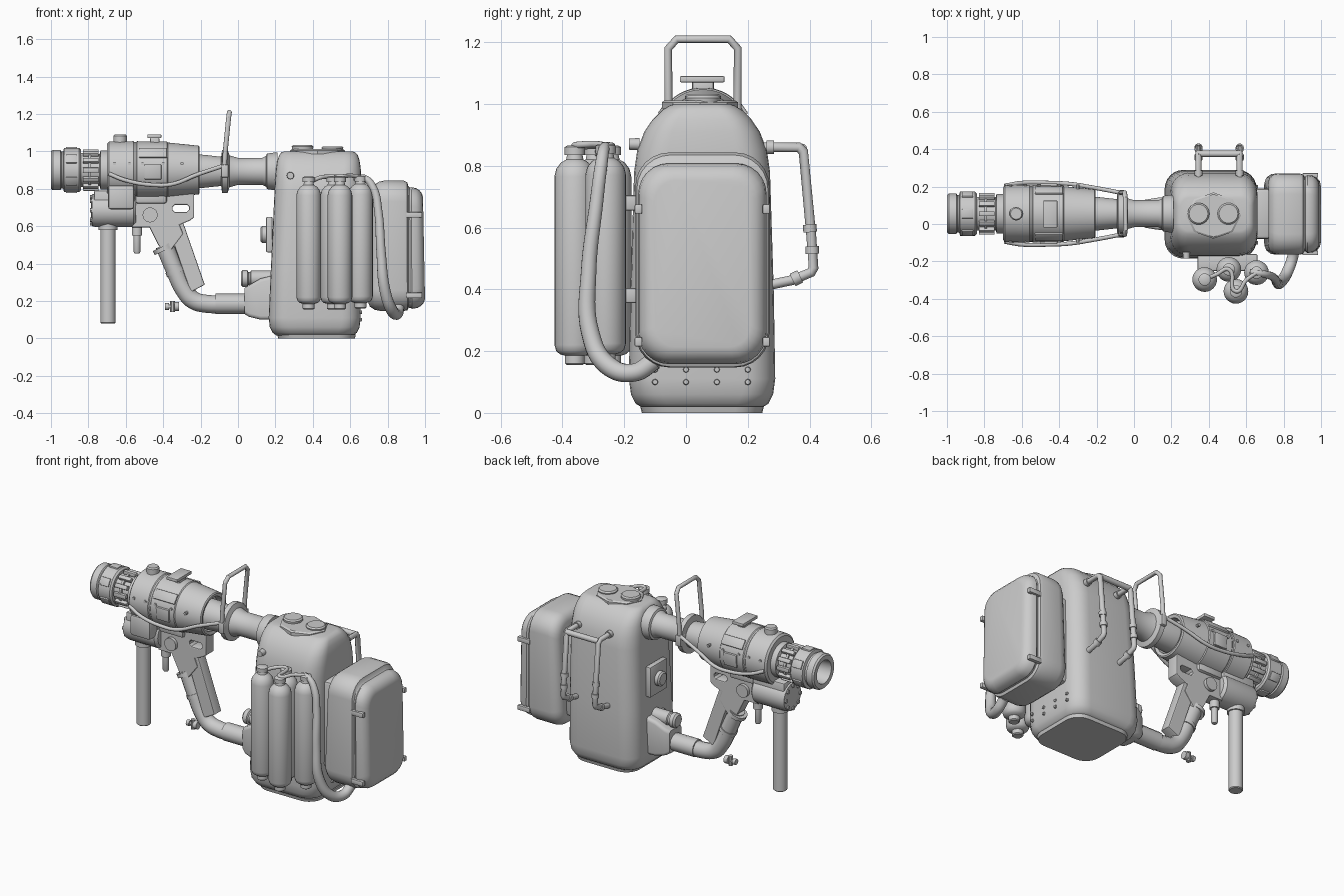
import bpy, bmesh, math
from mathutils import Vector, Matrix

CY, CZ = 0.055, 0.9          # barrel axis


def finish(name, bm):
    bmesh.ops.recalc_face_normals(bm, faces=bm.faces)
    me = bpy.data.meshes.new(name)
    bm.to_mesh(me)
    bm.free()
    ob = bpy.data.objects.new(name, me)
    bpy.context.collection.objects.link(ob)
    return ob


def skin(name, rings):
    bm = bmesh.new()
    vs = [[bm.verts.new(p) for p in ring] for ring in rings]
    n = len(vs[0])
    for a, b in zip(vs, vs[1:]):
        for i in range(n):
            bm.faces.new((a[i], a[(i + 1) % n], b[(i + 1) % n], b[i]))
    bm.faces.new(vs[0])
    bm.faces.new(vs[-1])
    return finish(name, bm)


def lathe(name, profile, center=(0, 0, 0), axis='X', seg=32):
    """Turn (distance along axis, radius) pairs around an axis."""
    rings = []
    for t, r in profile:
        ring = []
        for i in range(seg):
            a = 2 * math.pi * i / seg
            u, v = r * math.cos(a), r * math.sin(a)
            p = {'X': (t, u, v), 'Y': (u, t, v), 'Z': (u, v, t)}[axis]
            ring.append(Vector(p) + Vector(center))
        rings.append(ring)
    return skin(name, rings)


def loft(name, sections, axis='Z', k=7):
    """Rounded rectangles (t, cu, cv, half_u, half_v, radius) skinned along an axis."""
    rings = []
    for t, cu, cv, hu, hv, r in sections:
        ring = []
        for q, (su, sv) in enumerate(((1, 1), (-1, 1), (-1, -1), (1, -1))):
            for j in range(k):
                a = (q + j / (k - 1)) * math.pi / 2
                u = cu + su * (hu - r) + r * math.cos(a)
                v = cv + sv * (hv - r) + r * math.sin(a)
                ring.append((u, v, t) if axis == 'Z' else (t, u, v))
        rings.append(ring)
    return skin(name, rings)


def box(name, lo, hi, bevel=0.008, rot=None):
    lo, hi = Vector(lo), Vector(hi)
    bm = bmesh.new()
    bmesh.ops.create_cube(bm, size=1, matrix=Matrix.Diagonal((*(hi - lo), 1)))
    ob = finish(name, bm)
    ob.location = (lo + hi) / 2
    if rot:
        ob.rotation_euler = rot
    m = ob.modifiers.new("bevel", 'BEVEL')
    m.width, m.segments = bevel, 2
    return ob


def tube(name, pts, r, smooth=True, radii=None):
    cu = bpy.data.curves.new(name, 'CURVE')
    cu.dimensions = '3D'
    cu.bevel_depth, cu.bevel_resolution, cu.use_fill_caps = r, 4, True
    cu.resolution_u = 8
    sp = cu.splines.new('BEZIER')
    sp.bezier_points.add(len(pts) - 1)
    for i, (bp, p) in enumerate(zip(sp.bezier_points, pts)):
        bp.co = p
        bp.handle_left_type = bp.handle_right_type = 'AUTO' if smooth else 'VECTOR'
        bp.radius = radii[i] if radii else 1
    ob = bpy.data.objects.new(name, cu)
    bpy.context.collection.objects.link(ob)
    return ob


def plate(name, outlines, half, y=CY):
    """Flat x-z outline (extra outlines are holes) thickened along y."""
    cu = bpy.data.curves.new(name, 'CURVE')
    cu.dimensions, cu.fill_mode, cu.extrude = '2D', 'BOTH', half - 0.006
    cu.bevel_depth, cu.bevel_resolution = 0.006, 1
    for o in outlines:
        sp = cu.splines.new('POLY')
        sp.points.add(len(o) - 1)
        sp.use_cyclic_u = True
        for p, (x, z) in zip(sp.points, o):
            p.co = (x, z, 0, 1)
    ob = bpy.data.objects.new(name, cu)
    ob.location.y, ob.rotation_euler.x = y, math.pi / 2
    bpy.context.collection.objects.link(ob)
    return ob


# Main canister
loft("canister", [(t, cx, 0.052, hx, hy, r) for t, cx, hx, hy, r in (
    (0.015, .41, .205, .19, .09), (0.03, .41, .225, .215, .1), (0.06, .41, .24, .23, .1),
    (0.11, .41, .246, .237, .1), (0.4, .417, .24, .232, .1), (0.78, .427, .232, .22, .1),
    (0.85, .429, .23, .21, .1), (0.91, .43, .226, .187, .09), (0.95, .43, .22, .16, .08),
    (0.98, .43, .21, .13, .07), (0.995, .43, .197, .105, .06), (1.0, .43, .18, .09, .05))])
loft("base_plate", [(0, .42, .052, .205, .195, .09), (.02, .42, .052, .21, .2, .09)])
for z in (0.1, 0.14):
    for y in (-.1, 0, .1, .2):
        lathe("base_rivet", [(.648, .011), (.664, .008)], (0, y, z), 'X', 8)

# Filler caps on top
lathe("filler_plate", [(.985, .13), (1.005, .13), (1.012, .12)], (0, 0, 0), 'Z', 8)
fp = bpy.context.collection.objects["filler_plate"]
fp.location, fp.scale = (.425, .045, 0), (1.13, .95, 1)
for x, h in ((.345, 1.033), (.505, 1.027)):
    lathe("filler_cap", [(1.0, .055), (h - .008, .058), (h, .05)], (x, CY, 0), 'Z')

# Front face fittings
box("valve_plate", (.15, -.03, .46), (.185, .14, .65))
lathe("valve_knob", [(.12, .035), (.128, .045), (.17, .045)], (0, CY, .555))
lathe("side_plug", [(-.185, .018), (-.15, .02)], (.28, 0, .87), 'Y', 12)
loft("outlet_block", [(.035, CY, .2, .06, .07, .02), (.06, CY, .2, .075, .085, .02),
                      (.12, CY, .21, .085, .11, .02), (.2, CY, .22, .09, .12, .02)], 'X', 4)
lathe("outlet_knob", [(.015, .035), (.025, .045), (.05, .045), (.055, .035), (.065, .035),
                      (.07, .042), (.2, .042)], (0, CY, .32), 'X', 20)

# Barrel assembly
lathe("muzzle", [(-.9, .03), (-.9, .065), (-1, .072), (-1, .1), (-.99, .108), (-.95, .108),
                 (-.945, .1), (-.935, .1), (-.93, .118), (-.85, .118), (-.84, .108),
                 (-.84, .09), (-.8, .09), (-.8, .1), (-.785, .1), (-.785, .085), (-.74, .085),
                 (-.735, .105), (-.7, .105), (-.69, .08)], (0, CY, CZ), 'X', 40)
for i in range(12):
    a = 2 * math.pi * i / 12
    y, z = CY + .1 * math.cos(a), CZ + .1 * math.sin(a)
    box("collar_tooth", (-.83, y - .011, z - .013), (-.745, y + .011, z + .013), .004, (a, 0, 0))
    if i % 2:
        y, z = CY + .116 * math.cos(a), CZ + .116 * math.sin(a)
        box("muzzle_pad", (-.92, y - .008, z - .025), (-.86, y + .008, z + .025), .003, (a, 0, 0))
lathe("barrel_housing", [(-.7, .09), (-.7, .14), (-.69, .152), (-.56, .154), (-.555, .15),
                         (-.545, .15), (-.54, .154), (-.38, .152), (-.375, .147), (-.21, .13),
                         (-.205, .122), (-.21, .105), (-.25, .1)], (0, CY, CZ), 'X', 48)
lathe("rear_tube", [(-.26, .09), (-.2, .09), (-.09, .078), (-.085, .115), (-.055, .115),
                    (-.045, .085), (.0, .072), (.13, .072), (.15, .082), (.155, .095),
                    (.19, .1), (.21, .1)], (0, CY, .893), 'X', 40)
lathe("sight_knob", [(1.03, .036), (1.082, .036), (1.09, .03)], (-.63, CY, 0), 'Z', 20)
box("sight_post", (-.47, .02, 1.03), (-.42, .09, 1.075))
box("sight_rail", (-.485, -.02, 1.07), (-.41, .125, 1.09), .004)
for s in (1, -1):
    for x, zz, w, h in ((-.455, .09, .075, .03), (-.455, -.01, .045, .04)):
        y = CY + s * math.sqrt(.152 ** 2 - zz ** 2)
        box("side_panel", (x - w, y - .008, CZ + zz - h), (x + w, y + .008, CZ + zz + h),
            .004, (s * math.asin(zz / .152), 0, 0))
    for x in (-.66, -.58, -.51, -.4, -.3):
        lathe("housing_rivet", [(CY + s * .12, .009), (CY + s * .155, .009)],
              (x, 0, CZ + .035), 'Y', 8)
    # carrying strap
    tube("strap", [(-.69, CY + s * .15, .88), (-.6, CY + s * .165, .845), (-.45, CY + s * .165, .82),
                   (-.35, CY + s * .16, .825), (-.22, CY + s * .14, .875),
                   (-.07, CY + s * .112, .925)], .011)
# Top carry loop
tube("carry_loop", [(-.075, CY - .112, .87), (-.068, CY - .112, 1.0), (-.05, CY - .112, 1.18),
                    (-.046, CY - .085, 1.21), (-.046, CY + .085, 1.21), (-.05, CY + .112, 1.18),
                    (-.068, CY + .112, 1.0), (-.075, CY + .112, .87)], .013, False)
box("loop_mount", (-.09, CY - .128, .86), (-.05, CY + .128, .93))

# Fore grip and its housing
lathe("gear_housing", [(-.785, .05), (-.78, .085), (-.76, .09), (-.56, .09), (-.545, .075)],
      (0, CY, .685), 'X', 24)
for i in range(8):
    a = math.pi * i / 4
    lathe("housing_bolt", [(-.79, .012), (-.76, .012)],
          (0, CY + .07 * math.cos(a), .685 + .07 * math.sin(a)), 'X', 8)
box("housing_top", (-.77, CY - .07, .7), (-.55, CY + .07, .79))
box("ammo_box", (-.695, CY - .14, .69), (-.555, CY + .05, .82), .015)
lathe("fore_grip", [(.08, .036), (.085, .041), (.58, .041), (.58, .05), (.64, .05)],
      (-.695, CY, 0), 'Z', 24)
lathe("small_peg", [(.455, .014), (.465, .019), (.55, .019), (.55, .028), (.62, .028)],
      (-.54, CY, 0), 'Z', 16)

# Receiver with trigger opening, and slanted grip
hole = [(-.34, .72), (-.27, .72), (-.255, .705), (-.255, .685), (-.27, .67), (-.34, .67),
        (-.355, .685), (-.355, .705)]
plate("receiver", [[(-.56, .78), (-.24, .78), (-.24, .65), (-.26, .635), (-.32, .61), (-.3, .56),
                    (-.375, .46), (-.42, .5), (-.47, .6), (-.56, .6)], hole], .04)
plate("grip", [[(-.38, .63), (-.3, .62), (-.185, .29), (-.25, .255)]], .035)
box("receiver_saddle", (-.55, CY - .06, .72), (-.38, CY + .06, .79), .015)
lathe("trigger_pivot", [(-.06, .04), (.06, .04)], (-.47, CY, .66), 'Y', 20)

# Feed pipe from grip to canister
tube("feed_pipe", [(-.395, CY, .5), (-.34, CY, .37), (-.285, CY, .255), (-.24, CY, .205),
                   (-.17, CY, .185), (-.05, CY, .185), (.06, CY, .185)], .048)
tube("pipe_sleeve", [(-.12, CY, .185), (.05, CY, .185)], .054, False)
tube("pipe_collar", [(-.405, CY, .49), (-.395, CY, .468)], .055, False)
tube("pipe_band", [(-.34, CY, .37), (-.33, CY, .348)], .053, False)
lathe("loose_valve", [(-.39, .018), (-.37, .018), (-.37, .01), (-.34, .01), (-.34, .024),
                      (-.315, .024)], (0, CY, .17), 'X', 12)
lathe("loose_valve_stem", [(.14, .014), (.2, .014)], (-.35, CY, 0), 'Z', 10)

# Gas bottles
for x, y, dz in ((.378, -.297, 0), (.507, -.243, 0), (.545, -.36, 0), (.655, -.26, .005)):
    lathe("gas_bottle", [(.155, .026), (.16, .032), (.185, .032), (.19, .048), (.2, .06),
                         (.22, .066), (.765, .066), (.79, .06), (.81, .045), (.82, .028),
                         (.835, .025), (.835, .033), (.86, .033), (.865, .025)],
          (x, y, dz), 'Z', 24)
for z in (.38, .68):
    box("bottle_bracket", (.34, -.25, z - .025), (.66, -.16, z + .025))
tube("manifold", [(.378, -.297, .83), (.44, -.27, .86), (.507, -.243, .865), (.545, -.36, .865),
                  (.6, -.3, .87), (.655, -.26, .865)], .011)
tube("gas_hose", [(.62, -.255, .858), (.68, -.265, .855), (.725, -.275, .8), (.75, -.29, .68),
                  (.765, -.315, .46), (.785, -.31, .26), (.82, -.255, .155),
                  (.85, -.17, .13), (.86, -.1, .17)], .03,
     radii=[.5, .6, .7, .75, .85, 1, 1.05, 1, 1])

# Rear pack, slightly thinner at the top
pack = loft("rear_pack", [(x, .053, .495 - d, hy, hz, r) for x, d, hy, hz, r in (
    (.695, 0, .17, .3, .08), (.705, 0, .195, .325, .1), (.73, 0, .213, .342, .11),
    (.76, 0, .217, .348, .11), (.885, 0, .217, .348, .11), (.905, .003, .212, .343, .11),
    (.912, .006, .2, .325, .1), (.92, .01, .2, .322, .1), (.93, .012, .208, .325, .1),
    (.96, .012, .205, .32, .1), (.98, .012, .193, .308, .095), (.995, .012, .175, .29, .08),
    (1.0, .012, .155, .27, .07))], 'X')
for v in pack.data.vertices:
    v.co.x = .9 + (v.co.x - .9) * (1 - .2 * max(0, v.co.z - .2))
box("pack_mount", (.6, -.08, .22), (.74, .19, .76), .02)
for s in (1, -1):
    for z in (.23, .66):
        y = .053 + s * .207
        box("pack_clasp", (.9, y - .012, z - .015), (.985, y + .012, z + .015), .004)

# Side handle
for x in (.345, .565):
    tube("handle_post", [(x, .25, .86), (x, .365, .86), (x, .38, .845), (x, .405, .58),
                         (x, .413, .47), (x, .405, .455), (x, .345, .43), (x, .25, .41)],
         .016, False)
    for p, q in (((x, .4, .61), (x, .402, .585)), ((x, .408, .54), (x, .409, .515)),
                 ((x, .37, .442), (x, .345, .43)), ((x, .26, .86), (x, .285, .86))):
        tube("handle_ferrule", [p, q], .022, False)
tube("handle_bar", [(.345, .375, .855), (.565, .375, .855)], .017, False)

# Make everything mesh, smooth with sharp edges kept
bpy.ops.object.select_all(action='SELECT')
bpy.context.view_layer.objects.active = pack
bpy.ops.object.convert(target='MESH')
bpy.ops.object.shade_smooth_by_angle(angle=math.radians(35))
